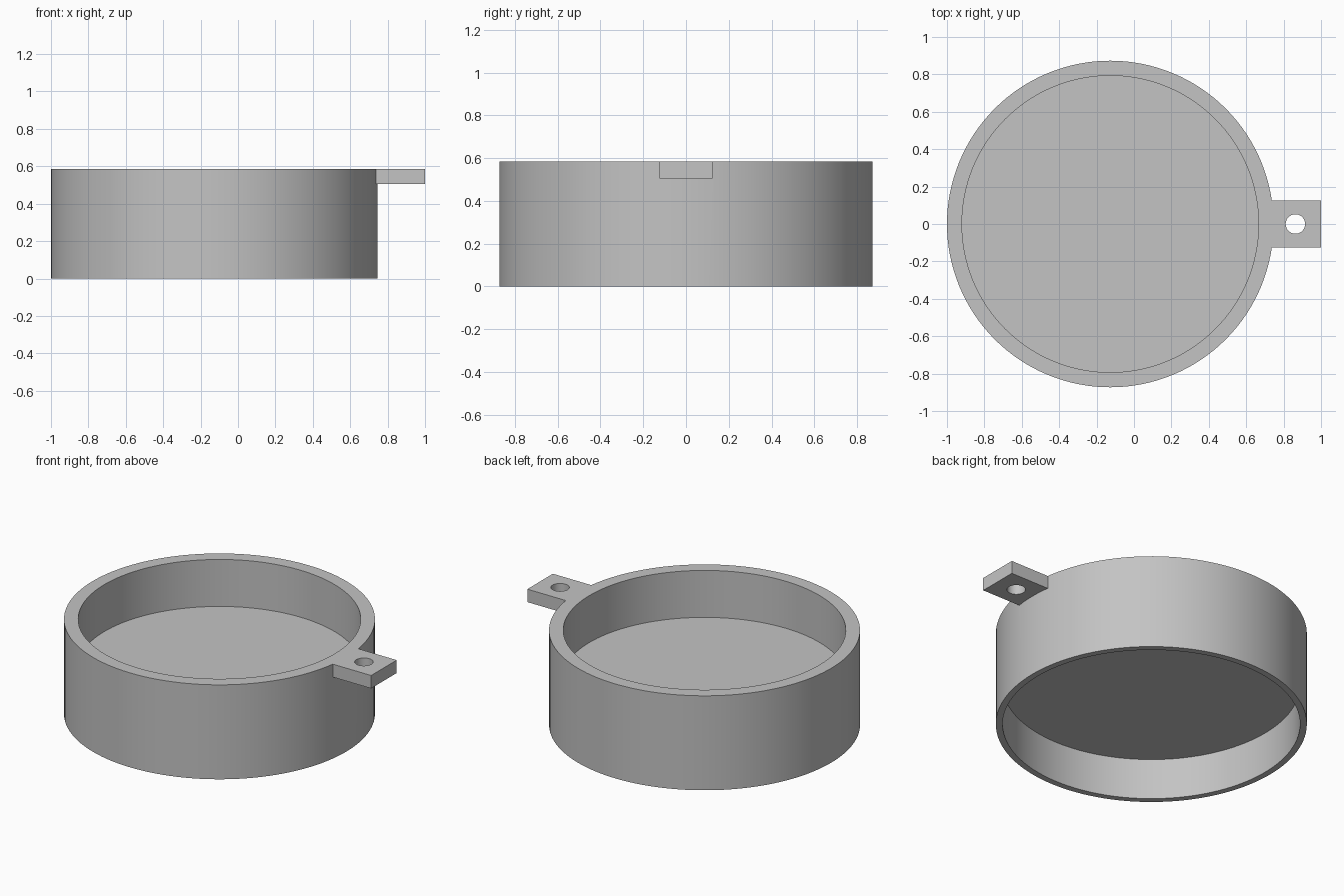
import bpy, bmesh, math
from mathutils import Matrix, Vector

if "Cube" in bpy.data.objects:
    bpy.data.objects.remove(bpy.data.objects["Cube"], do_unlink=True)

CENTRE_X = -0.127
HEIGHT = 0.585
SEGMENTS = 128

grey = bpy.data.materials.new("plain grey")
grey.use_nodes = True
grey.diffuse_color = (0.55, 0.55, 0.55, 1)
grey.node_tree.nodes["Principled BSDF"].inputs["Base Color"].default_value = grey.diffuse_color


def add_object(name, bm):
    bmesh.ops.recalc_face_normals(bm, faces=bm.faces)
    mesh = bpy.data.meshes.new(name)
    bm.to_mesh(mesh)
    bm.free()
    mesh.materials.append(grey)
    obj = bpy.data.objects.new(name, mesh)
    bpy.context.collection.objects.link(obj)
    return obj


def lathe(name, profile):
    """Spin a (radius, z) profile that starts and ends on the axis."""
    bm = bmesh.new()
    verts = [bm.verts.new((r, 0, z)) for r, z in profile]
    edges = [bm.edges.new(pair) for pair in zip(verts, verts[1:])]
    bmesh.ops.spin(bm, geom=verts + edges, cent=(0, 0, 0), axis=(0, 0, 1),
                   angle=math.tau, steps=SEGMENTS, use_merge=True)
    bmesh.ops.remove_doubles(bm, verts=bm.verts, dist=0.0001)
    bmesh.ops.translate(bm, verts=bm.verts, vec=(CENTRE_X, 0, 0))
    return add_object(name, bm)


def combine(target, tool, operation):
    """Apply a boolean and remove the tool."""
    bpy.context.view_layer.objects.active = target
    mod = target.modifiers.new(operation.lower(), 'BOOLEAN')
    mod.operation, mod.object, mod.solver = operation, tool, 'EXACT'
    bpy.ops.object.modifier_apply(modifier=mod.name)
    bpy.data.objects.remove(tool, do_unlink=True)


# Round wall with a floor part way up and a thinner skirt below
ring = lathe("round_cup", [(0, 0.253), (0.835, 0.253), (0.835, 0), (0.873, 0),
                           (0.873, HEIGHT), (0.793, HEIGHT), (0.793, 0.294), (0, 0.294)])

# Square tab at the rim, its inner end buried in the wall
low, high = Vector((0.70, -0.125, 0.505)), Vector((1.0, 0.125, HEIGHT))
bm = bmesh.new()
bmesh.ops.create_cube(bm, size=1, matrix=Matrix.Translation((low + high) / 2)
                      @ Matrix.Diagonal((*(high - low), 1)))
combine(ring, add_object("rim_tab", bm), 'UNION')

# Hole through the tab
bm = bmesh.new()
bmesh.ops.create_cone(bm, cap_ends=True, segments=48, radius1=0.052, radius2=0.052,
                      depth=0.3, matrix=Matrix.Translation((0.863, 0, 0.545)))
hole = add_object("hole_cutter", bm)
hole.hide_render = True
combine(ring, hole, 'DIFFERENCE')

# Smooth curved walls, crisp rims
ring.name = "round_cup_with_tab"
bpy.ops.object.select_all(action='DESELECT')
ring.select_set(True)
bpy.context.view_layer.objects.active = ring
bpy.ops.object.shade_smooth_by_angle(angle=math.radians(30))
